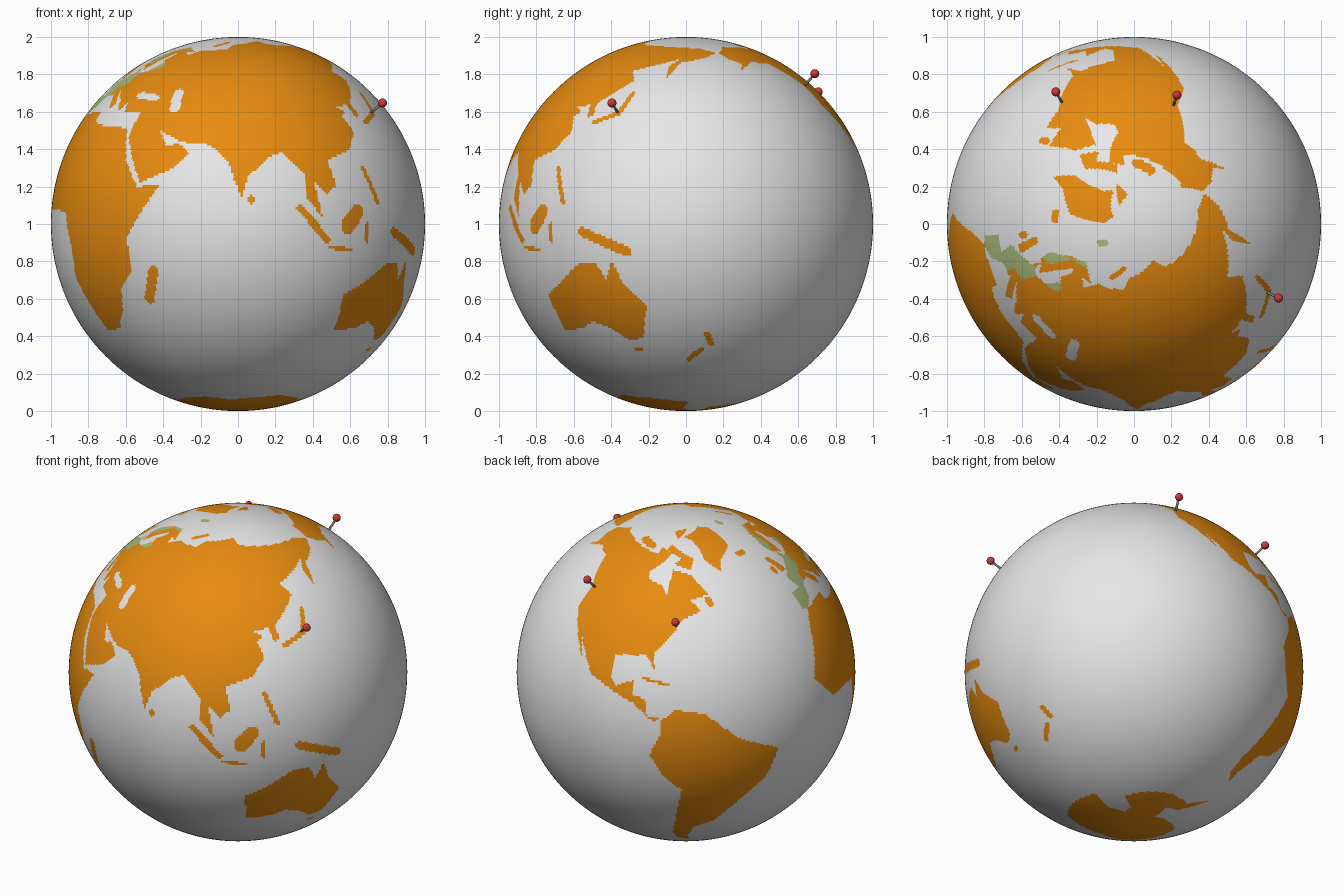
import bpy, bmesh, math
from mathutils import Vector

STEP = 0.75                      # size of one surface cell in degrees
COLS, ROWS = int(360 / STEP), int(180 / STEP)
FRONT_LON = 76.5                 # longitude that faces the front (-y)
WATER, LAND, MARKED = range(3)
grid = [[WATER] * COLS for _ in range(ROWS)]


def fill(value, *o, over=None):
    """Scan-fill a lon/lat outline into the grid (only over one kind of cell if given)."""
    pts = list(zip(o[::2], o[1::2]))
    edges = list(zip(pts, pts[1:] + pts[:1]))
    for r, row in enumerate(grid):
        lat = (r + 0.5) * STEP - 90
        xs = sorted(a[0] + (lat - a[1]) * (b[0] - a[0]) / (b[1] - a[1])
                    for a, b in edges if (a[1] > lat) != (b[1] > lat))
        for x0, x1 in zip(xs[::2], xs[1::2]):
            for c in range(math.ceil(x0 / STEP - 0.5), math.floor(x1 / STEP - 0.5) + 1):
                if over is None or row[c % COLS] == over:
                    row[c % COLS] = value


def strip(value, lon0, lat0, lon1, lat1, radius, over=None):
    """Fill a round-ended strip between two lon/lat points."""
    squeeze = math.cos(math.radians((lat0 + lat1) / 2))
    along = Vector(((lon1 - lon0) * squeeze, lat1 - lat0)).normalized()
    side = Vector((-along.y, along.x))
    o = []
    for k in range(16):
        a = math.tau * (k + 0.5) / 16
        d = radius * (math.cos(a) * along + math.sin(a) * side)
        lon, lat = (lon1, lat1) if math.cos(a) > 0 else (lon0, lat0)
        o += [lon + d.x / squeeze, lat + d.y]
    fill(value, *o, over=over)


# Africa
fill(LAND, -6, 36, 10, 37, 11, 33, 20, 31.5, 33, 31, 37, 20, 43, 11.5, 51, 12, 40, -4, 40.5, -15, 35, -20,
     33, -27, 27, -34, 19, -34.5, 12, -17, 13, -8, 9, 4, -8, 4.5, -17, 14, -10, 31)
# Europe
fill(LAND, -9, 37, -9, 43.5, -1.5, 43.5, -4, 48.5, 8, 54, 9, 57.5, 11, 54.2, 20, 54.5, 24, 59.5, 30, 60,
     22, 60.5, 25, 65.5, 22, 66, 17, 61, 14, 55.5, 6, 58.5, 5, 62, 14, 68, 26, 71, 41, 67, 33, 66.5, 38, 64.2,
     45, 68, 50, 40, 36, 36.5, 27, 37, 26, 40.5, 23, 37, 19.5, 41.5, 13, 45.5, 18, 40, 16, 38, 10, 44, 3, 43,
     0, 38.5, -5, 36)
# Asia
fill(LAND, 45, 68, 67, 69, 71, 73, 104, 77.5, 113, 73.5, 180, 69.5, 190, 66, 179, 62.5, 163, 59.5, 157, 51,
     157, 58, 163, 62, 137, 55, 141, 50, 128, 40, 129, 35.5, 126.5, 34.5, 125, 39.5, 118, 39, 122, 37,
     119.5, 35, 122, 30, 117, 23.5, 107, 20, 109, 12, 105, 9, 101, 13.5, 103.5, 1.5, 98.5, 8, 98, 16,
     91, 22.5, 87, 21, 80, 15, 77.5, 8, 73, 20, 67, 25, 57, 26, 48, 30, 51.5, 24.5, 56, 25.5, 60, 22.5,
     55, 17.3, 44, 12.7, 35, 28, 36, 36.5, 50, 40)
# North and Central America
fill(LAND, -168, 66, -157, 71, -127, 70, -95, 68, -94, 71.5, -82, 69.5, -87, 64.5, -94, 60, -92, 57, -82, 55,
     -79, 51.5, -78, 62, -65, 60, -56, 52, -66, 50, -61, 46, -70, 43, -76, 36, -81, 31, -80.5, 25.5, -84, 30,
     -97, 28.5, -97, 21, -94, 18.2, -88, 21, -88, 16, -83, 15, -82, 9, -77, 8.5, -80, 7.5, -87, 13, -105, 20,
     -114, 31, -110, 23, -124, 40, -124, 48, -135, 59, -150, 60, -163, 55, -158, 59, -165, 62)
# South America
fill(LAND, -77, 8, -72, 12, -62, 10.5, -50, 0.5, -35, -6, -39, -17, -48, -26, -57, -37, -65, -41, -68, -51,
     -66, -55, -73, -53, -75, -47, -70, -19, -76, -14, -81, -5, -77, 4)
# Australia
fill(LAND, 114, -22, 122, -18, 131, -12, 137, -12, 140, -17.5, 142.5, -11, 146, -19, 153, -26, 150, -37.5,
     144, -38.5, 137, -33.5, 131, -31.5, 124, -34, 115, -34.5)
# Antarctica
fill(LAND, -180, -90, -180, -85, -152, -83, -158, -77, -100, -72.5, -68, -71, -57, -63.3, -62, -75, -80, -78,
     -60, -83, -35, -78, -10, -71, 50, -67, 70, -70, 110, -66, 170, -72, 162, -80, 180, -85, 180, -90)
# Greenland, Baffin and Ellesmere islands
fill(LAND, -73, 78, -33, 83.5, -15, 81, -22, 70, -40, 65, -44, 60, -53, 66, -54, 71, -60, 76)
fill(LAND, -65, 62, -78, 64.5, -72, 67, -88, 71, -85, 73.5, -62, 67)
fill(LAND, -80, 76.5, -92, 81, -65, 83)

# smaller islands: two end points and half width
for island in [(-121, 72.5, -106, 71, 1.5), (-21, 65, -17, 65, 1.3), (-1.5, 52, -4, 57.5, 1.3),
               (-8, 53, -8, 54, 1.2), (16, 78, 20, 79.5, 1), (54, 72, 64, 76, 0.8)]:
    strip(LAND, *island)
for island in [(131, 33, 139, 36, 0.9), (140, 36, 143, 44, 0.9), (96, 5, 105, -5, 1.2), (106, -7, 114, -8, 0.6),
               (112.5, -0.5, 116, 3.5, 2.6), (120.3, -5, 120.3, 0, 0.7), (133, -2.5, 148, -8.5, 1.6),
               (121, 17, 125, 7, 0.9)]:
    strip(LAND, *island)
for island in [(45.5, -23.5, 48.7, -14.5, 1.7), (168, -46, 173, -42, 1), (174.5, -36, 176.5, -39.5, 1),
               (146, -42, 147, -42, 1.1), (80.7, 7, 80.7, 8, 0.9), (-84, 22, -75, 20.5, 0.5),
               (-56, 48.5, -57, 50, 1.2)]:
    strip(LAND, *island)

# inland seas
strip(WATER, 30.5, 43.5, 40, 42.5, 1.3)
strip(WATER, 51, 38.5, 50, 44.5, 1.7)

# green countries
fill(MARKED, -10, 35.8, -10, 44, -5, 49, 7, 54.5, 14.5, 54.5, 13, 48, 7, 47, 7, 43, 0, 37, over=LAND)
fill(MARKED, 4, 58, 5, 63, 25, 72, 31, 70, 16, 67.5, 12, 60, over=LAND)
strip(MARKED, 16, 78, 20, 79.5, 2, over=LAND)
strip(MARKED, 23, 57, 26, 58, 1.5, over=LAND)


def material(name, *rgb):
    m = bpy.data.materials.new(name)
    m.diffuse_color = (*rgb, 1)
    return m


def finish(bm, name, *mats):
    me = bpy.data.meshes.new(name)
    for f in bm.faces:
        f.smooth = True
    bm.to_mesh(me)
    bm.free()
    for m in mats:
        me.materials.append(m)
    ob = bpy.data.objects.new(name, me)
    bpy.context.collection.objects.link(ob)
    return ob


# globe: each face takes its colour from the map cell at its longitude and latitude
CENTRE = Vector((0, 0, 1))
bm = bmesh.new()
bmesh.ops.create_uvsphere(bm, u_segments=COLS, v_segments=ROWS, radius=1)
for f in bm.faces:
    p = f.calc_center_median().normalized()
    lon = math.degrees(math.atan2(p.x, -p.y)) + FRONT_LON
    row = min(ROWS - 1, int((math.degrees(math.asin(p.z)) + 90) / STEP))
    f.material_index = grid[row][math.floor(lon / STEP) % COLS]
globe = finish(bm, "globe", material("ocean_grey", 0.8, 0.8, 0.8),
               material("land_orange", 0.8, 0.26, 0.005), material("country_green", 0.4, 0.5, 0.2))
globe.location = CENTRE

# pins: thin shaft with a round head, standing straight out of the globe
red, steel = material("pin_red", 0.6, 0.04, 0.04), material("pin_grey", 0.2, 0.2, 0.2)
for i, d in enumerate([(0.77, -0.395, 0.645), (0.23, 0.69, 0.805), (-0.42, 0.71, 0.71)]):
    d = Vector(d).normalized()
    bm = bmesh.new()
    bmesh.ops.create_cone(bm, cap_ends=True, segments=16, radius1=0.007, radius2=0.007, depth=0.1)
    shaft = finish(bm, f"pin_shaft_{i + 1}", steel)
    shaft.rotation_euler = d.to_track_quat('Z', 'Y').to_euler()
    shaft.location = CENTRE + d * 1.03
    bm = bmesh.new()
    bmesh.ops.create_uvsphere(bm, u_segments=24, v_segments=12, radius=0.024)
    head = finish(bm, f"pin_head_{i + 1}", red)
    head.location = CENTRE + d * 1.083
